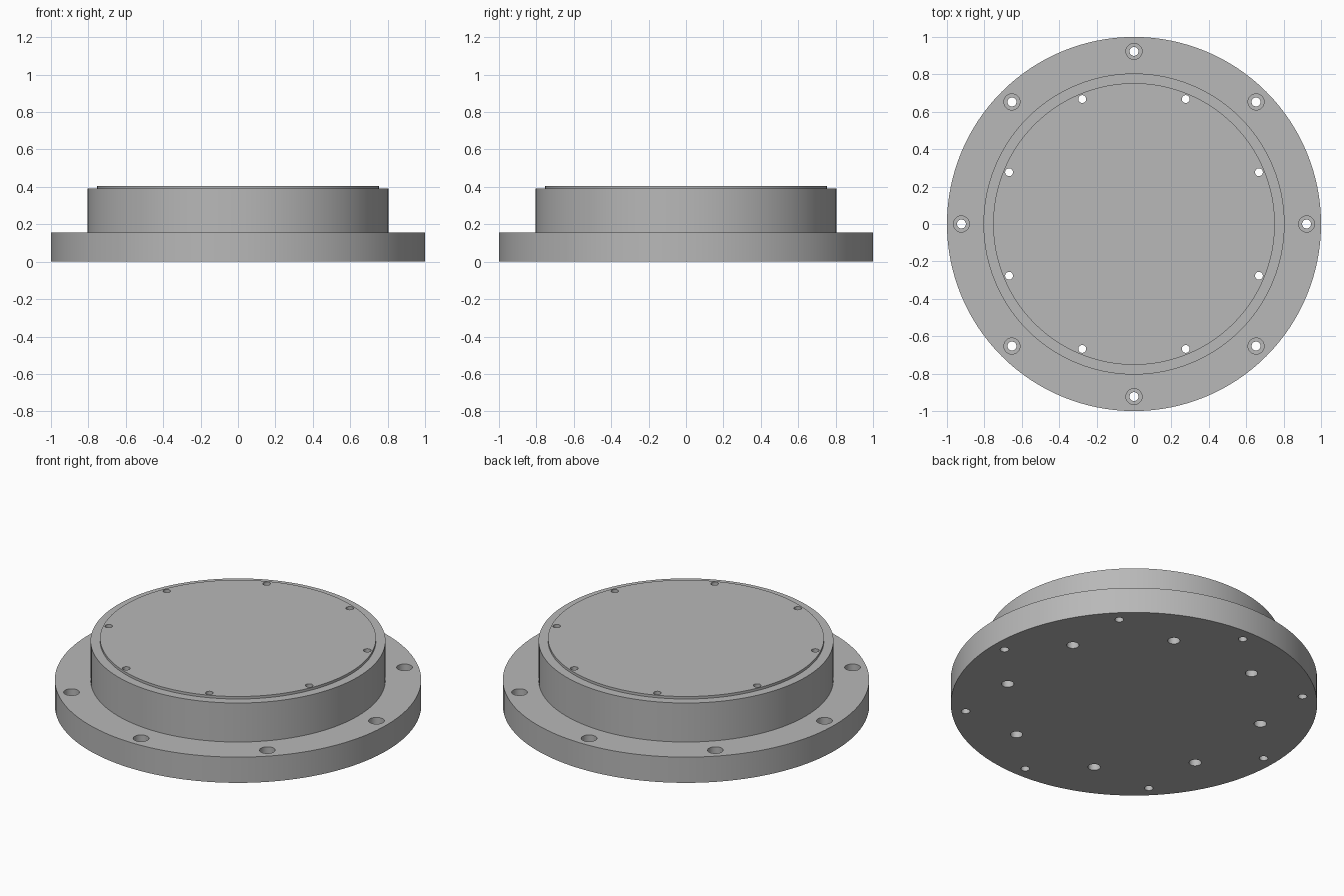
import bpy, bmesh, math
from mathutils import Matrix, Vector

if "Cube" in bpy.data.objects:
    bpy.data.objects.remove(bpy.data.objects["Cube"])

grey = bpy.data.materials.new("machined grey")
grey.diffuse_color = (0.48, 0.48, 0.48, 1)
grey.use_nodes = True
grey.node_tree.nodes["Principled BSDF"].inputs["Base Color"].default_value = grey.diffuse_color


def add_lathe(bm, profile, segments, centre=(0, 0)):
    """Solid of revolution from (radius, z) pairs, bottom to top."""
    rings = []
    for r, z in profile:
        rings.append([bm.verts.new((centre[0] + r * math.cos(2 * math.pi * i / segments),
                                    centre[1] + r * math.sin(2 * math.pi * i / segments), z))
                      for i in range(segments)])
    for low, high in zip(rings, rings[1:]):
        for i in range(segments):
            j = (i + 1) % segments
            bm.faces.new((low[i], low[j], high[j], high[i]))
    bm.faces.new(rings[0][::-1])
    bm.faces.new(rings[-1])


def make_object(name, bm):
    mesh = bpy.data.meshes.new(name)
    bm.to_mesh(mesh)
    bm.free()
    mesh.materials.append(grey)
    ob = bpy.data.objects.new(name, mesh)
    bpy.context.collection.objects.link(ob)
    return ob


# Flange, drum and raised top disc as one turned part
FLANGE_TOP, DRUM_TOP, TOP = 0.155, 0.39, 0.405
bm = bmesh.new()
add_lathe(bm, [(1, 0), (1, FLANGE_TOP), (0.805, FLANGE_TOP), (0.805, DRUM_TOP),
               (0.753, DRUM_TOP), (0.753, TOP)], 128)
body = make_object("flanged_cover", bm)

# Bolt holes: flange holes counterbored from above, drum holes from below
bm = bmesh.new()
for i in range(8):
    a = i * math.pi / 4
    add_lathe(bm, [(0.024, -0.05), (0.024, 0.075), (0.043, 0.075), (0.043, 0.25)], 24,
              (0.923 * math.cos(a), 0.923 * math.sin(a)))
    a += math.pi / 8
    add_lathe(bm, [(0.034, -0.05), (0.034, 0.1), (0.021, 0.1), (0.021, 0.5)], 24,
              (0.723 * math.cos(a), 0.723 * math.sin(a)))
cutter = make_object("bolt_hole_cutter", bm)
cutter.hide_render = True

# Drill the holes and smooth the round walls
mod = body.modifiers.new("bolt holes", "BOOLEAN")
mod.operation = "DIFFERENCE"
mod.solver = "EXACT"
mod.object = cutter
bpy.context.view_layer.objects.active = body
body.select_set(True)
bpy.ops.object.modifier_apply(modifier=mod.name)
bpy.data.objects.remove(cutter)
bpy.ops.object.shade_smooth_by_angle(angle=math.radians(30))
